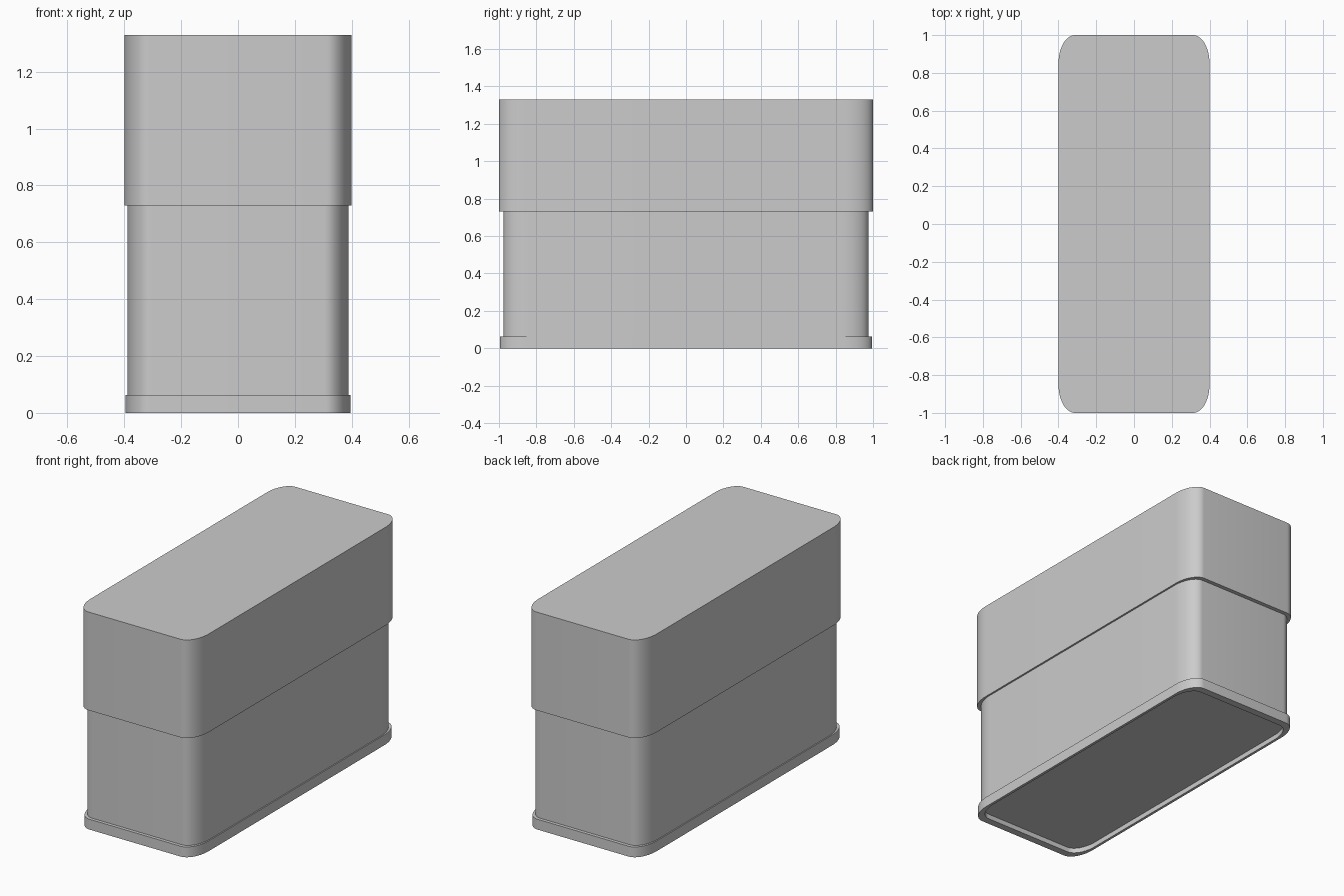
import bpy, bmesh, math

if "Cube" in bpy.data.objects:
    bpy.data.objects.remove(bpy.data.objects["Cube"])

STEPS = 14  # segments per rounded corner


def outline(hx, hy):
    """Rounded rectangle with corners stretched along y."""
    rx, ry = hx * 0.22, hy * 0.15
    pts = []
    for k, (sx, sy) in enumerate([(1, 1), (-1, 1), (-1, -1), (1, -1)]):
        for i in range(STEPS + 1):
            a = math.pi / 2 * (k + i / STEPS)
            pts.append((sx * (hx - rx) + rx * math.cos(a),
                        sy * (hy - ry) + ry * math.sin(a)))
    return pts


def stack(name, levels):
    """Closed solid lofted through (half x, half y, z) levels."""
    bm = bmesh.new()
    rings = [[bm.verts.new((x, y, z)) for x, y in outline(hx, hy)]
             for hx, hy, z in levels]
    n = len(rings[0])
    for a, b in zip(rings, rings[1:]):
        for i in range(n):
            j = (i + 1) % n
            bm.faces.new((a[i], a[j], b[j], b[i]))
    bm.faces.new(rings[0][::-1])
    bm.faces.new(rings[-1])
    bmesh.ops.recalc_face_normals(bm, faces=bm.faces[:])
    mesh = bpy.data.meshes.new(name)
    bm.to_mesh(mesh)
    bm.free()
    obj = bpy.data.objects.new(name, mesh)
    bpy.context.collection.objects.link(obj)
    bpy.ops.object.select_all(action='DESELECT')
    obj.select_set(True)
    bpy.context.view_layer.objects.active = obj
    bpy.ops.object.shade_smooth_by_angle(angle=math.radians(30))
    return obj


# Box: recessed underside, base flange, straight walls
stack("box_body", [(0.38, 0.95, 0.03), (0.38, 0.95, 0), (0.396, 0.995, 0),
                   (0.396, 0.995, 0.063), (0.389, 0.975, 0.063),
                   (0.389, 0.975, 0.73)])

# Overhanging lid
stack("lid", [(0.4, 1.0, 0.73), (0.4, 1.0, 1.33)])
